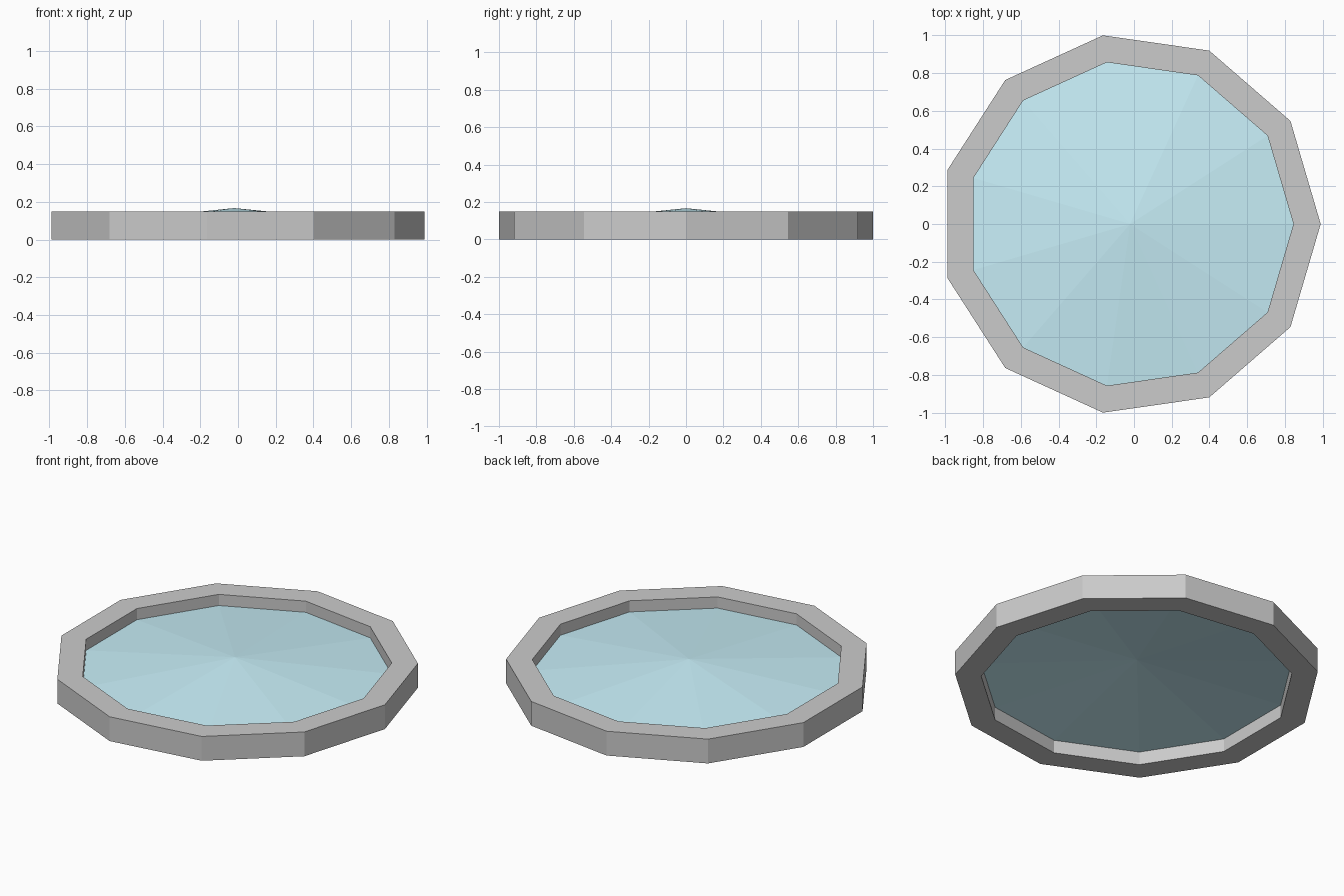
import bpy, bmesh, math

if "Cube" in bpy.data.objects:
    bpy.data.objects.remove(bpy.data.objects["Cube"])

SIDES = 11
CX = -0.0206            # an odd-sided ring sits slightly off its bounds centre
R_OUT, R_IN = 1.0103, 0.866
HEIGHT = 0.148
WATER_RIM, WATER_PEAK = 0.08, 0.167


def ring(bm, radius, z):
    step = 2 * math.pi / SIDES
    return [bm.verts.new((CX + radius * math.cos(i * step),
                          radius * math.sin(i * step), z)) for i in range(SIDES)]


def finish(bm, name):
    mesh = bpy.data.meshes.new(name)
    bm.to_mesh(mesh)
    bm.free()
    obj = bpy.data.objects.new(name, mesh)
    bpy.context.collection.objects.link(obj)
    return obj


# Stone rim: rectangular profile carried round eleven sides
bm = bmesh.new()
loops = [ring(bm, r, z) for r, z in
         ((R_OUT, 0), (R_OUT, HEIGHT), (R_IN, HEIGHT), (R_IN, 0))]
for k in range(4):
    a, b = loops[k], loops[(k + 1) % 4]
    for i in range(SIDES):
        j = (i + 1) % SIDES
        bm.faces.new((a[i], a[j], b[j], b[i]))
finish(bm, "pool_rim")

# Water: shallow cone sheet, open underneath
bm = bmesh.new()
edge = ring(bm, R_IN, WATER_RIM)
peak = bm.verts.new((CX, 0, WATER_PEAK))
for i in range(SIDES):
    bm.faces.new((edge[i], edge[(i + 1) % SIDES], peak))
water = finish(bm, "water_surface")

mat = bpy.data.materials.new("water_blue")
mat.diffuse_color = (0.58, 0.87, 0.95, 1)
mat.use_nodes = True
mat.node_tree.nodes["Principled BSDF"].inputs["Base Color"].default_value = mat.diffuse_color
water.data.materials.append(mat)
